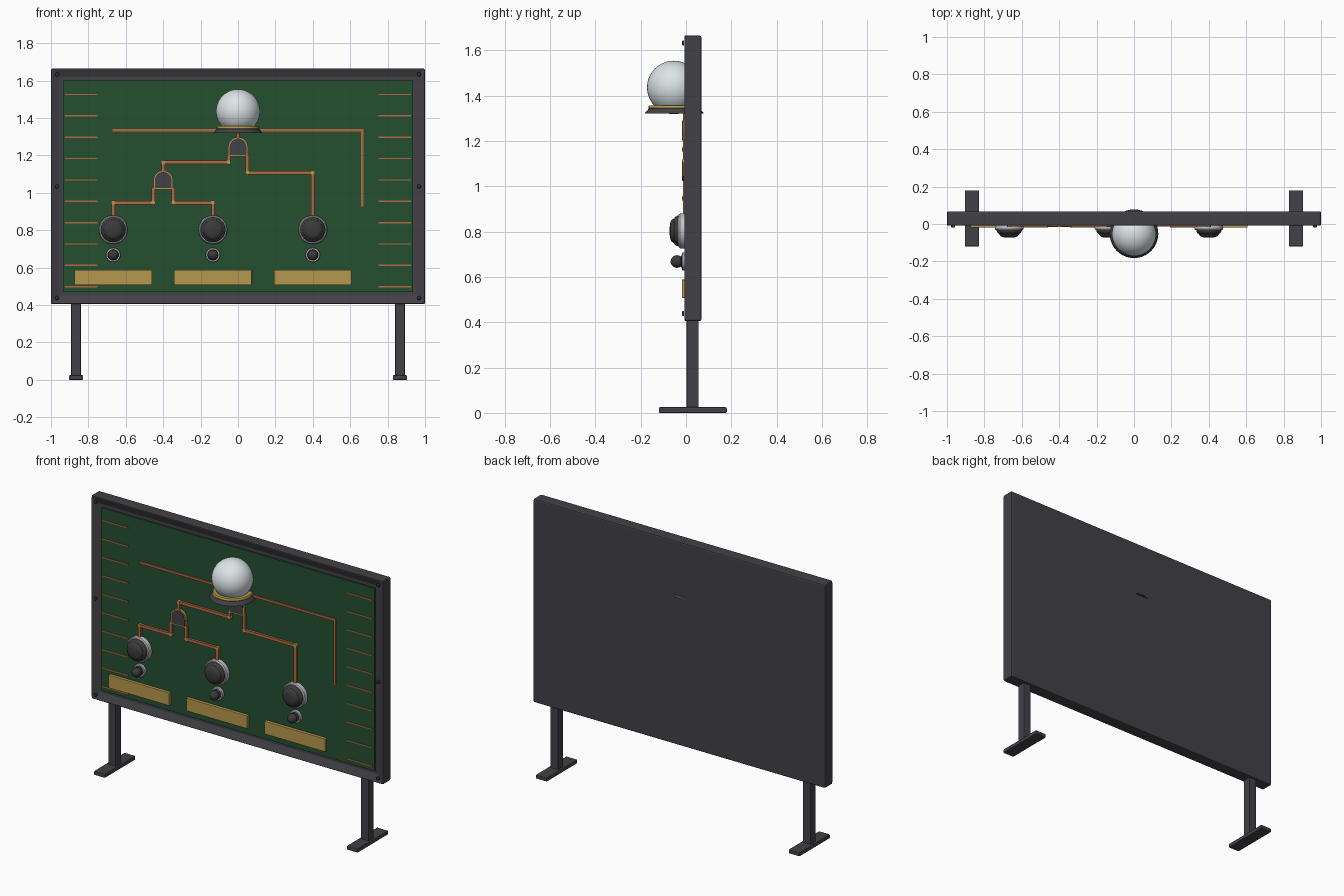
import bpy, bmesh, math
from mathutils import Matrix

if "Cube" in bpy.data.objects:
    bpy.data.objects.remove(bpy.data.objects["Cube"])


def material(name, rgb):
    m = bpy.data.materials.new(name)
    m.diffuse_color = (*rgb, 1)
    m.use_nodes = True
    m.node_tree.nodes["Principled BSDF"].inputs["Base Color"].default_value = m.diffuse_color
    return m


CHARCOAL = material("charcoal", (0.055, 0.052, 0.062))
BLACK = material("knob black", (0.043, 0.043, 0.046))
GREEN = material("board green", (0.018, 0.078, 0.028))
COPPER = material("copper", (0.46, 0.14, 0.055))
BRASS = material("brass", (0.47, 0.31, 0.075))
SILVER = material("silver", (0.55, 0.55, 0.57))
GLASS = material("frosted glass", (0.72, 0.78, 0.8))

FACE = 0.0      # front of the green board
FRONT = -0.01   # front of the frame


def finish(name, bm, mat, smooth=False, bevel=0):
    bmesh.ops.recalc_face_normals(bm, faces=bm.faces)
    me = bpy.data.meshes.new(name)
    bm.to_mesh(me)
    bm.free()
    me.materials.append(mat)
    ob = bpy.data.objects.new(name, me)
    bpy.context.collection.objects.link(ob)
    if bevel:
        mod = ob.modifiers.new("bevel", 'BEVEL')
        mod.width, mod.segments = bevel, 2
        mod.limit_method = 'ANGLE'
    if smooth:
        bpy.ops.object.select_all(action='DESELECT')
        ob.select_set(True)
        bpy.context.view_layer.objects.active = ob
        bpy.ops.object.shade_smooth_by_angle(angle=math.radians(35))
    return ob


def add_box(bm, x0, x1, y0, y1, z0, z1):
    mat = Matrix.Translation(((x0 + x1) / 2, (y0 + y1) / 2, (z0 + z1) / 2))
    bmesh.ops.create_cube(bm, size=1, matrix=mat @ Matrix.Diagonal((x1 - x0, y1 - y0, z1 - z0, 1)))


def box(name, mat, *dims, bevel=0):
    bm = bmesh.new()
    add_box(bm, *dims)
    return finish(name, bm, mat, bevel=bevel)


def lathe(name, mat, profile, loc, face_front=False, n=40):
    """Spin (radius, height) points about z, or about -y when face_front."""
    bm = bmesh.new()
    rings = []
    for r, h in profile:
        if r == 0:
            rings.append([bm.verts.new((0, 0, h))] * n)
        else:
            rings.append([bm.verts.new((r * math.cos(2 * math.pi * i / n),
                                        r * math.sin(2 * math.pi * i / n), h)) for i in range(n)])
    for a, b in zip(rings, rings[1:]):
        for i in range(n):
            j = (i + 1) % n
            bm.faces.new(list(dict.fromkeys((a[i], a[j], b[j], b[i]))))
    turn = Matrix.Rotation(math.pi / 2, 4, 'X') if face_front else Matrix()
    bm.transform(Matrix.Translation(loc) @ turn)
    return finish(name, bm, mat, smooth=True)


def sphere(name, mat, r, loc, seg=40):
    bm = bmesh.new()
    bmesh.ops.create_uvsphere(bm, u_segments=seg, v_segments=seg // 2, radius=r,
                              matrix=Matrix.Translation(loc))
    return finish(name, bm, mat, smooth=True)


def trace(name, mat, points, w, y):
    """Flat track along axis-aligned x, z points."""
    bm = bmesh.new()
    h = w / 2
    for (xa, za), (xb, zb) in zip(points, points[1:]):
        add_box(bm, min(xa, xb) - h, max(xa, xb) + h, y, FACE + 0.002,
                min(za, zb) - h, max(za, zb) + h)
    return finish(name, bm, mat)


def arch(name, mat, x, z, half, height, y):
    """Gate outline: square base with a round top."""
    bm = bmesh.new()
    spring = z + height - half
    pts = [(x - half, z), (x + half, z)]
    pts += [(x + half * math.cos(math.pi * i / 16), spring + half * math.sin(math.pi * i / 16))
            for i in range(17)]
    face = bm.faces.new([bm.verts.new((px, FACE + 0.002, pz)) for px, pz in pts])
    ext = bmesh.ops.extrude_face_region(bm, geom=[face])
    bmesh.ops.translate(bm, vec=(0, y - FACE - 0.002, 0),
                        verts=[v for v in ext['geom'] if isinstance(v, bmesh.types.BMVert)])
    return finish(name, bm, mat)


# Cabinet: back box with a raised rim around the green board
bm = bmesh.new()
add_box(bm, -1, 1, FRONT, 0.068, 0.405, 1.665)
front = min(bm.faces, key=lambda f: f.calc_center_median().y)
bmesh.ops.inset_region(bm, faces=[front], thickness=0.065)
bmesh.ops.translate(bm, vec=(0, 0.02, 0), verts=front.verts[:])
finish("frame", bm, CHARCOAL, bevel=0.008)
box("board", GREEN, -0.936, 0.936, FACE, 0.015, 0.469, 1.601)

# Legs, feet and frame screws
for side in (-1, 1):
    x = side * 0.866
    box("leg", CHARCOAL, x - 0.026, x + 0.026, 0.003, 0.055, 0.015, 0.42, bevel=0.003)
    box("foot", CHARCOAL, x - 0.038, x + 0.038, -0.12, 0.18, 0, 0.025, bevel=0.005)
    for z in (0.438, 1.035, 1.633):
        lathe("frame_screw", CHARCOAL, [(0, -0.002), (0.011, -0.002), (0.011, 0.005), (0.007, 0.008), (0, 0.008)],
              (side * 0.967, FRONT, z), True, 16)

# Side tick marks
for side in (-1, 1):
    bm = bmesh.new()
    for i in range(10):
        z = 0.498 + i * 0.1142
        xs = sorted((side * 0.75, side * 0.925))
        add_box(bm, *xs, FACE - 0.004, FACE + 0.002, z - 0.0035, z + 0.0035)
    finish("tick_marks", bm, COPPER)

# Circuit tracks
KNOBS = (-0.667, -0.134, 0.4)
trace("long_track", COPPER, [(-0.665, 1.335), (0.665, 1.335), (0.665, 0.935)], 0.014, -0.007)
wires = [
    [(0, 1.34), (0, 1.28)],
    [(-0.05, 1.2), (-0.05, 1.163), (-0.4, 1.163), (-0.4, 1.11)],
    [(0.05, 1.2), (0.05, 1.108), (0.4, 1.108), (0.4, 0.86)],
    [(-0.453, 1.02), (-0.453, 0.948), (-0.667, 0.948), (-0.667, 0.86)],
    [(-0.347, 1.02), (-0.347, 0.948), (-0.134, 0.948), (-0.134, 0.86)],
]
for path in wires:
    trace("wire", COPPER, path, 0.018, -0.014)
    # Brass joints at the bends
    for x, z in path[1:-1]:
        lathe("wire_joint", BRASS, [(0, 0), (0.012, 0), (0.012, 0.016), (0, 0.017)],
              (x, FACE, z), True, 12)

# Logic gates: brass edge with a dark arch
for x, z in ((0, 1.195), (-0.4, 1.017)):
    arch("gate_edge", BRASS, x, z, 0.053, 0.103, -0.014)
    arch("gate_face", CHARCOAL, x, z + 0.008, 0.045, 0.087, -0.017)

# Knobs, switches and label plates
for x in KNOBS:
    lathe("knob_ring", SILVER, [(0, 0), (0.077, 0), (0.077, 0.026), (0.072, 0.032), (0.064, 0.032), (0, 0.03)],
          (x, FACE, 0.803), True)
    lathe("knob", BLACK, [(0, 0.02), (0.067, 0.02), (0.067, 0.038), (0.062, 0.048), (0.054, 0.053),
                          (0.053, 0.057), (0.045, 0.066), (0.03, 0.071), (0, 0.073)],
          (x, FACE, 0.803), True)
    lathe("switch_ring", SILVER, [(0, 0), (0.039, 0), (0.039, 0.014), (0.036, 0.018), (0, 0.018)],
          (x, FACE, 0.668), True, 28)
    lathe("switch_stem", BLACK, [(0, 0), (0.031, 0.017), (0.031, 0.02), (0.015, 0.022), (0.012, 0.04), (0, 0.04)],
          (x, FACE, 0.668), True, 20)
    sphere("switch_ball", BLACK, 0.028, (x, -0.04, 0.668), 24)
    box("label_plate", BRASS, x - 0.208, x + 0.208, -0.018, 0.002, 0.508, 0.588, bevel=0.002)

# Lamp: flared base, brass collar and globe
LAMP_Y = -0.052
lathe("lamp_base", CHARCOAL, [(0, 1.32), (0.13, 1.32), (0.128, 1.325), (0.11, 1.345), (0, 1.345)],
      (0, LAMP_Y, 0))
lathe("lamp_collar", BRASS, [(0, 1.34), (0.11, 1.34), (0.114, 1.345), (0.114, 1.351), (0.11, 1.357), (0, 1.357)],
      (0, LAMP_Y, 0))
sphere("lamp_globe", GLASS, 0.118, (0, LAMP_Y - 0.002, 1.436))
